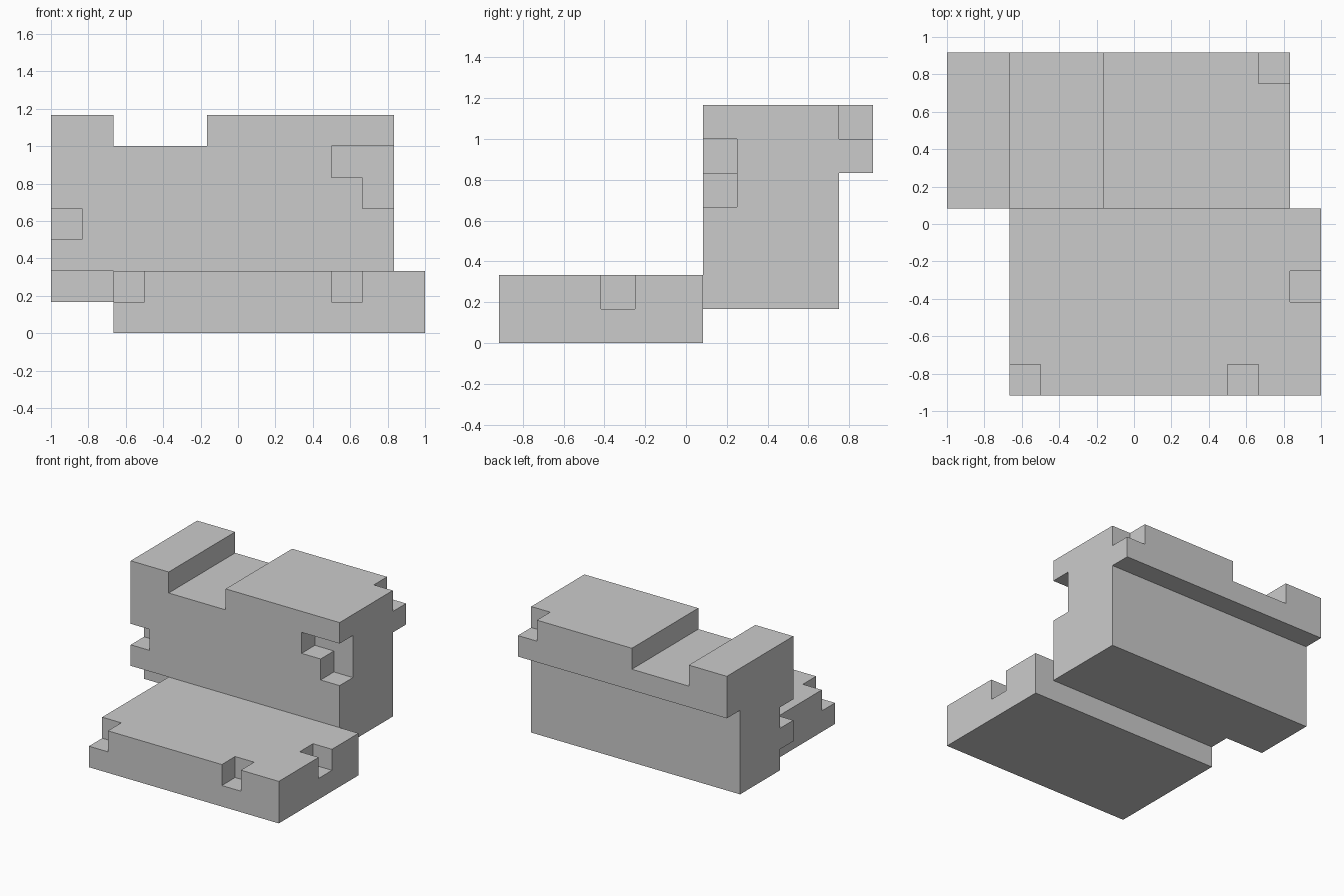
import bpy, bmesh
from mathutils import Vector

if "Cube" in bpy.data.objects:
    bpy.data.objects.remove(bpy.data.objects["Cube"])

U = 1 / 6                                   # module of the model
ORIGIN = Vector((-1, -5.5 * U, 0))


def box(x0, x1, y0, y1, z0, z1):
    """Set of module cells filling a box (end values exclusive)."""
    return {(x, y, z) for x in range(x0, x1) for y in range(y0, y1) for z in range(z0, z1)}


def skin(name, cells):
    """One clean watertight mesh around a set of cells, flat areas merged."""
    bm = bmesh.new()
    for c in cells:
        for axis in range(3):
            for side in (0, 1):
                n = list(c)
                n[axis] += 2 * side - 1
                if tuple(n) in cells:
                    continue
                a, b = (axis + 1) % 3, (axis + 2) % 3
                ring = [(0, 0), (1, 0), (1, 1), (0, 1)]
                if not side:
                    ring.reverse()
                verts = []
                for p, q in ring:
                    v = Vector(c)
                    v[axis] += side
                    v[a] += p
                    v[b] += q
                    verts.append(bm.verts.new(ORIGIN + v * U))
                bm.faces.new(verts)
    bmesh.ops.remove_doubles(bm, verts=bm.verts, dist=1e-4)
    bmesh.ops.dissolve_limit(bm, angle_limit=0.01, verts=bm.verts, edges=bm.edges)
    mesh = bpy.data.meshes.new(name)
    bm.to_mesh(mesh)
    bm.free()
    obj = bpy.data.objects.new(name, mesh)
    bpy.context.collection.objects.link(obj)
    return obj


# Low front slab with notches in its upper rim
slab = box(2, 12, 0, 6, 0, 2)
slab -= box(2, 3, 0, 1, 1, 2) | box(9, 10, 0, 1, 1, 2) | box(11, 12, 3, 4, 1, 2)

# Tall rear block with an overhanging ledge at the back
block = box(0, 11, 6, 10, 1, 7) | box(0, 11, 10, 11, 5, 7)
block -= box(2, 5, 6, 11, 6, 7)                            # channel across the top
block -= box(10, 11, 10, 11, 6, 7)                         # rear corner notch
block -= box(9, 11, 6, 7, 5, 6) | box(10, 11, 6, 7, 4, 5)  # stepped right notch
block -= box(0, 1, 6, 7, 3, 4)                             # left edge notch
block -= box(0, 2, 6, 7, 1, 2)                             # lower left undercut

skin("stepped_block", slab | block)
